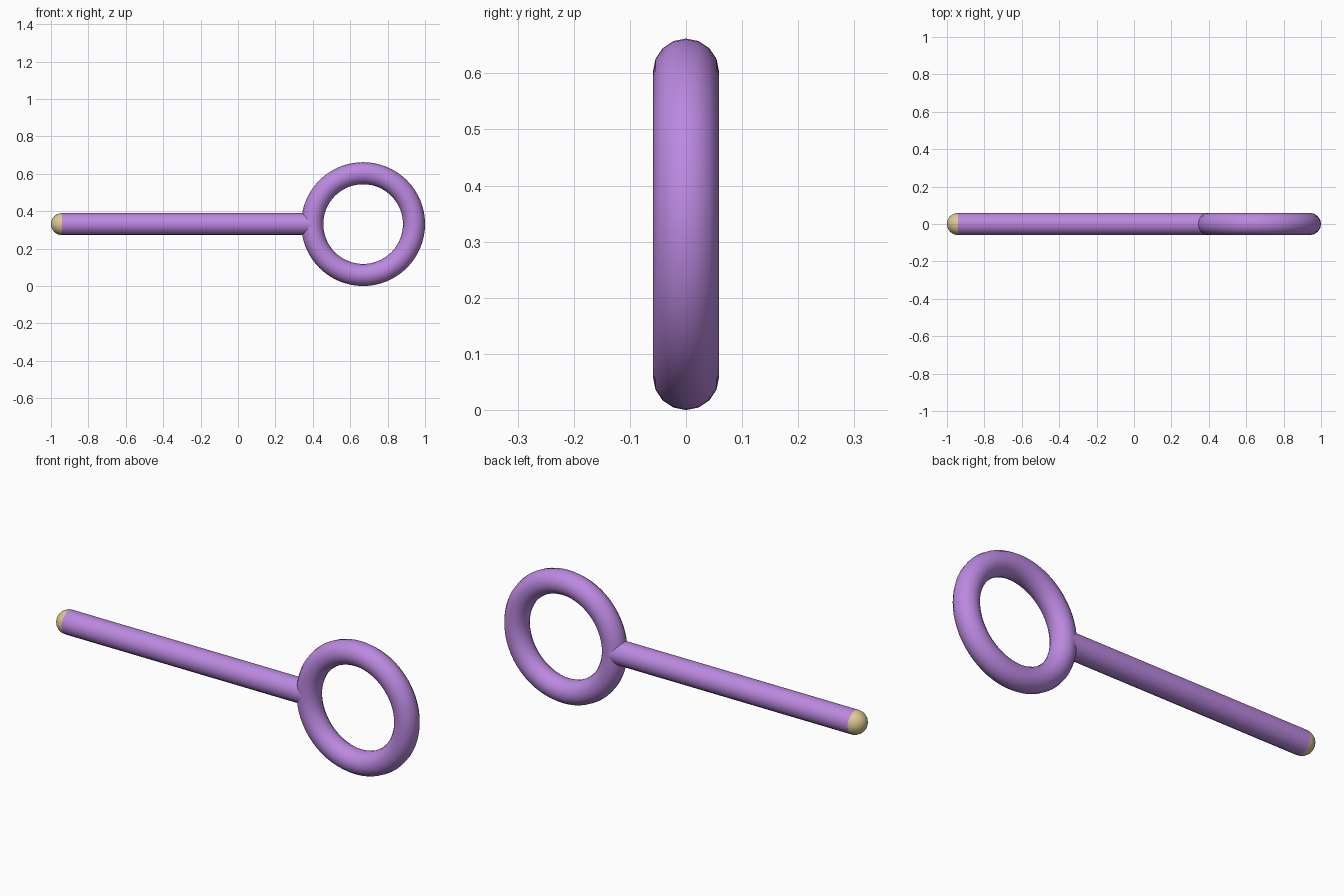
import bpy, bmesh, math
from mathutils import Matrix

if "Cube" in bpy.data.objects:
    bpy.data.objects.remove(bpy.data.objects["Cube"])

TUBE = 0.059            # radius shared by rod and ring
MID_Z = 0.331           # height of the rod axis
RING_X, RING_R = 0.669, 0.272
ROD_START, ROD_END = -0.941, RING_X - RING_R


def material(name, rgb):
    m = bpy.data.materials.new(name)
    m.diffuse_color = (*rgb, 1)
    m.use_nodes = True
    m.node_tree.nodes["Principled BSDF"].inputs["Base Color"].default_value = m.diffuse_color
    return m


def finish(name, bm, mat):
    bmesh.ops.recalc_face_normals(bm, faces=bm.faces)
    mesh = bpy.data.meshes.new(name)
    bm.to_mesh(mesh)
    bm.free()
    mesh.materials.append(mat)
    obj = bpy.data.objects.new(name, mesh)
    bpy.context.collection.objects.link(obj)
    bpy.ops.object.select_all(action='DESELECT')
    obj.select_set(True)
    bpy.context.view_layer.objects.active = obj
    bpy.ops.object.shade_smooth_by_angle(angle=math.radians(50))
    return obj


def lathe(name, profile, mat, steps, matrix):
    """Spin (radius, height) points around z, then place the result."""
    bm = bmesh.new()
    verts = [bm.verts.new((r, 0, h)) for r, h in profile]
    edges = [bm.edges.new(p) for p in zip(verts, verts[1:])]
    if profile[0][0] > 0 and profile[-1][0] > 0:      # closed section
        edges.append(bm.edges.new((verts[-1], verts[0])))
    bmesh.ops.spin(bm, geom=verts + edges, cent=(0, 0, 0), axis=(0, 0, 1),
                   angle=math.tau, steps=steps)
    bmesh.ops.remove_doubles(bm, verts=bm.verts, dist=1e-5)
    bmesh.ops.transform(bm, matrix=matrix, verts=bm.verts)
    return finish(name, bm, mat)


purple = material("purple", (0.50, 0.25, 0.75))
tan = material("tan", (0.72, 0.58, 0.29))

# Ring: round section swept about the y axis
section = [(RING_R + TUBE * math.cos(a), TUBE * math.sin(a))
           for a in (math.tau * i / 16 for i in range(16))]
lathe("ring", section, purple, 64,
      Matrix.Translation((RING_X, 0, MID_Z)) @ Matrix.Rotation(math.pi / 2, 4, 'X'))

# Rod and rounded tip: spun about the x axis
along_x = Matrix.Translation((0, 0, MID_Z)) @ Matrix.Rotation(math.pi / 2, 4, 'Y')
lathe("rod", [(0, ROD_START), (TUBE, ROD_START), (TUBE, ROD_END), (0, ROD_END)],
      purple, 16, along_x)
dome = [(TUBE * math.cos(a), ROD_START - TUBE * math.sin(a))
        for a in (math.pi / 2 * i / 8 for i in range(8))]
lathe("tip", dome + [(0, ROD_START - TUBE)], tan, 16, along_x)
